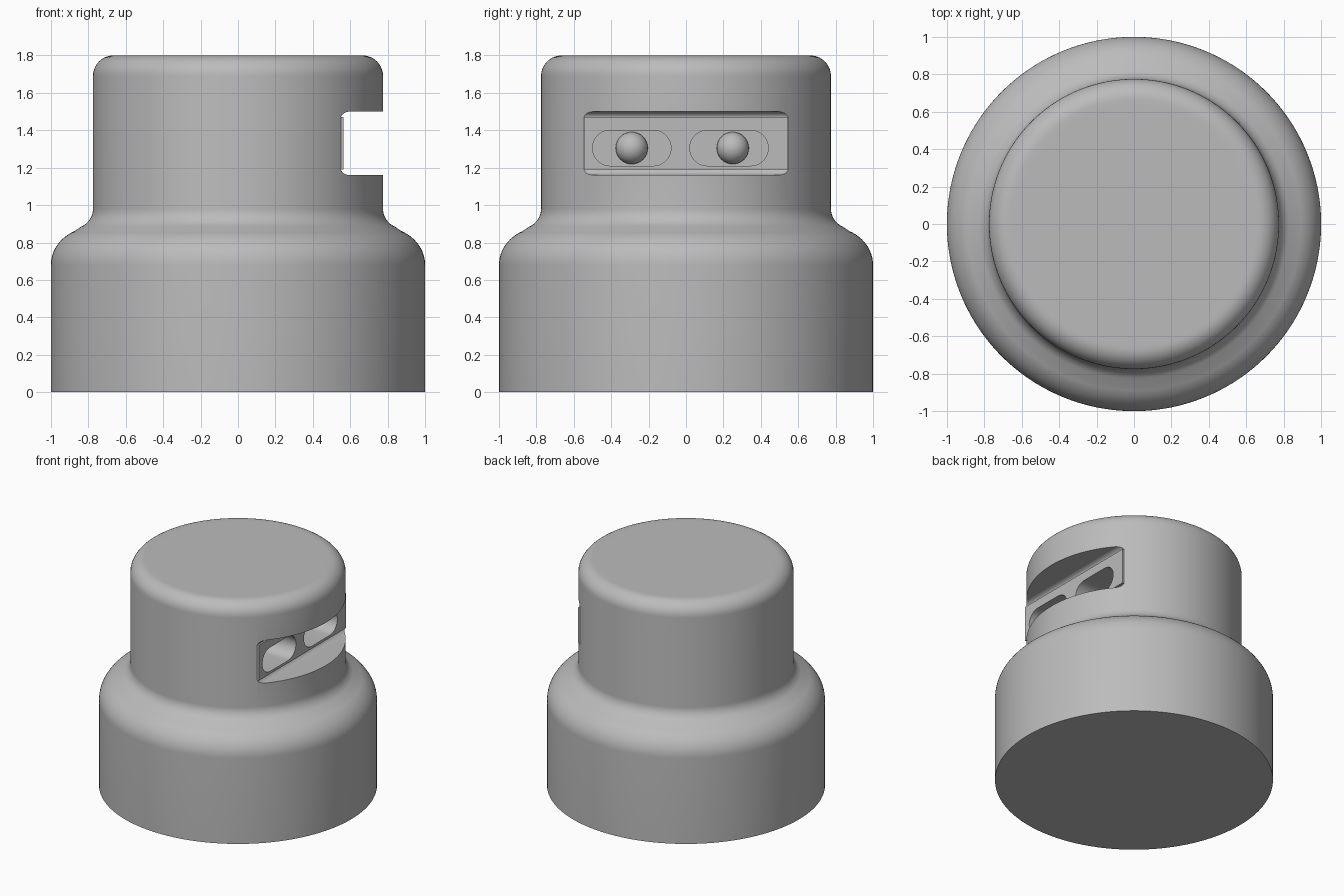
import bpy, bmesh
from math import sin, cos, pi, radians

if "Cube" in bpy.data.objects:
    bpy.data.objects.remove(bpy.data.objects["Cube"], do_unlink=True)

grey = bpy.data.materials.new("plain grey")
grey.use_nodes = True
colour = (0.5, 0.5, 0.5, 1)
grey.diffuse_color = colour
grey.node_tree.nodes["Principled BSDF"].inputs["Base Color"].default_value = colour


def finish(name, bm):
    bmesh.ops.recalc_face_normals(bm, faces=bm.faces)
    mesh = bpy.data.meshes.new(name)
    bm.to_mesh(mesh)
    bm.free()
    mesh.materials.append(grey)
    obj = bpy.data.objects.new(name, mesh)
    bpy.context.collection.objects.link(obj)
    return obj


def activate(obj):
    bpy.ops.object.select_all(action="DESELECT")
    obj.select_set(True)
    bpy.context.view_layer.objects.active = obj


def arc(cx, cz, rx, rz, start, end, steps):
    angles = [radians(start + (end - start) * i / steps) for i in range(steps + 1)]
    return [(cx + rx * cos(a), cz + rz * sin(a)) for a in angles]


def lathe(name, profile, sides=160):
    bm = bmesh.new()
    rings = [[bm.verts.new((r * cos(2 * pi * i / sides), r * sin(2 * pi * i / sides), z))
              for i in range(sides)] for r, z in profile]
    for low, high in zip(rings, rings[1:]):
        for i in range(sides):
            j = (i + 1) % sides
            bm.faces.new((low[i], low[j], high[j], high[i]))
    bm.faces.new(rings[0])
    bm.faces.new(rings[-1])
    return finish(name, bm)


def prism(name, outline, offset):
    """Closed outline of 3D points, extruded along offset."""
    bm = bmesh.new()
    face = bm.faces.new([bm.verts.new(p) for p in outline])
    new = bmesh.ops.extrude_face_region(bm, geom=[face])["geom"]
    bmesh.ops.translate(bm, vec=offset, verts=[v for v in new if isinstance(v, bmesh.types.BMVert)])
    return finish(name, bm)


def combine(target, tool, operation):
    mod = target.modifiers.new(operation, "BOOLEAN")
    mod.operation, mod.object, mod.solver = operation, tool, "EXACT"
    activate(target)
    bpy.ops.object.modifier_apply(modifier=mod.name)
    bpy.data.objects.remove(tool, do_unlink=True)


# Turned housing: wide base, rounded shoulder, narrow head with rounded rim
profile = [(1, 0)]
profile += arc(0.78, 0.68, 0.22, 0.2, 0, 65, 12)
profile += arc(0.885, 0.98, 0.11, 0.105, 245, 180, 8)
profile += arc(0.665, 1.69, 0.11, 0.11, 0, 90, 10)
profile += [(0.64, 1.8)]
housing = lathe("housing", profile)

# Slot across the +x side, filleted along its inner edges
slot = [(1.2, 1.16)] + arc(0.6, 1.195, 0.05, 0.035, 270, 180, 6)
slot += arc(0.6, 1.465, 0.05, 0.035, 180, 90, 6) + [(1.2, 1.5)]
combine(housing, prism("slot_cutter", [(x, -1, z) for x, z in slot], (0, 2, 0)), "DIFFERENCE")

# Face plate at the back of the slot, its ends just proud of the head
plate = [(0.3, -0.545, 1.19), (0.3, 0.545, 1.19), (0.3, 0.545, 1.47), (0.3, -0.545, 1.47)]
combine(housing, prism("face_plate", plate, (0.265, 0, 0)), "UNION")

# Two capsule-shaped pockets
for y in (-0.29, 0.23):
    capsule = arc(y + 0.115, 1.305, 0.095, 0.095, -90, 90, 20)
    capsule += arc(y - 0.115, 1.305, 0.095, 0.095, 90, 270, 20)
    combine(housing, prism("pocket_cutter", [(0.315, a, z) for a, z in capsule], (0.4, 0, 0)), "DIFFERENCE")

activate(housing)
bpy.ops.object.shade_smooth_by_angle(angle=radians(30))

# Ball seated in each pocket
for name, y in (("right_ball", -0.29), ("left_ball", 0.25)):
    bpy.ops.mesh.primitive_uv_sphere_add(segments=32, ring_count=16, radius=0.086, location=(0.32, y, 1.305))
    ball = bpy.context.object
    ball.name = name
    ball.data.materials.append(grey)
    bpy.ops.object.shade_smooth_by_angle(angle=radians(30))
